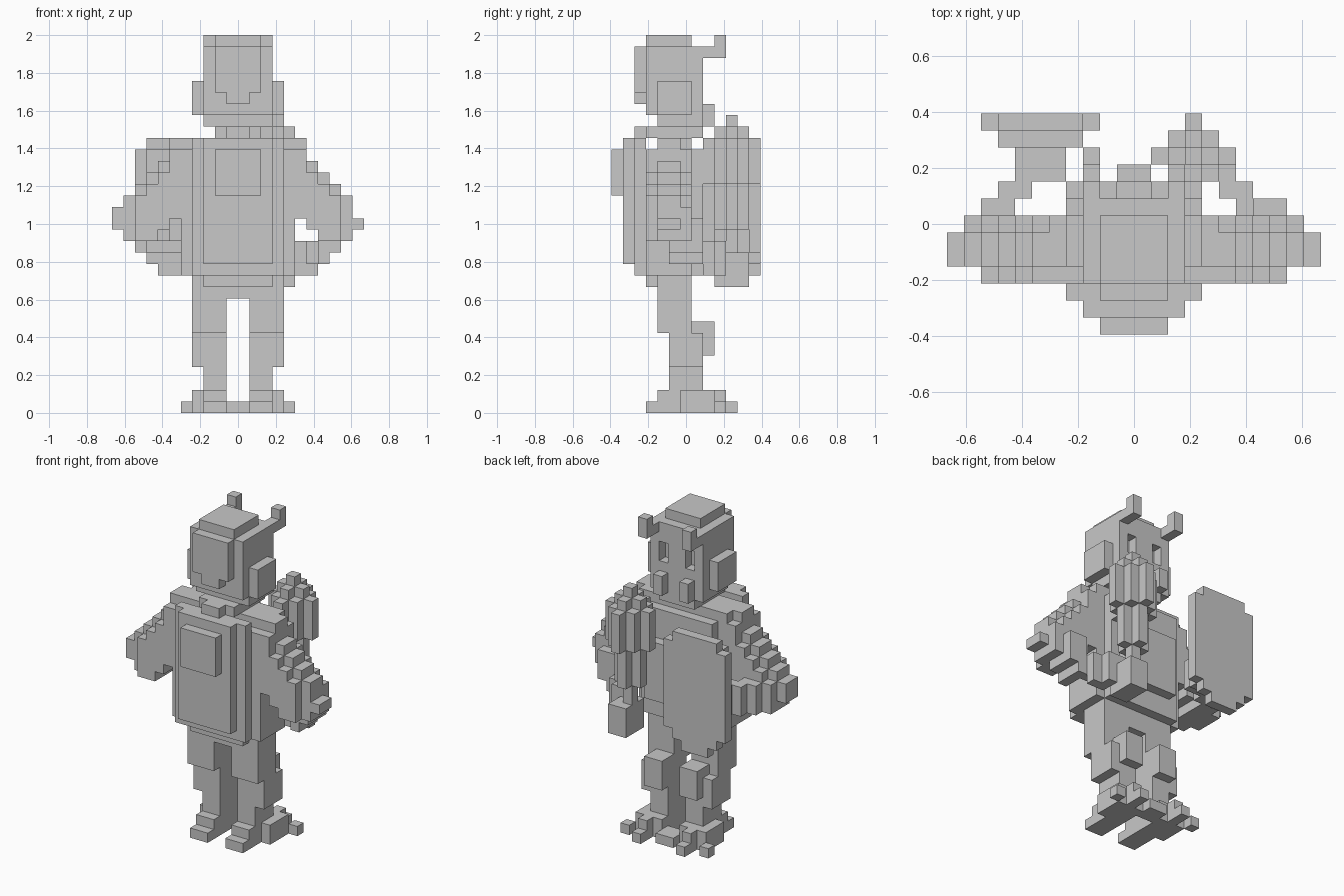
import bpy
import bmesh
from mathutils import Vector

cube = bpy.data.objects.get("Cube")
if cube:
    bpy.data.objects.remove(cube, do_unlink=True)

U = 2 / 33  # edge of one block

grey = bpy.data.materials.new("plain grey")
grey.use_nodes = True
grey.diffuse_color = (0.58, 0.58, 0.58, 1)
grey.node_tree.nodes["Principled BSDF"].inputs["Base Color"].default_value = (0.58, 0.58, 0.58, 1)


def box(x0, x1, y0, y1, z0, z1):
    """Cells of a box; y limits lie on half blocks."""
    ys = range(round(y0 + 0.5), round(y1 + 0.5))
    return {(x, y, z) for x in range(x0, x1) for y in ys for z in range(z0, z1)}


def mirror(cells):
    return {(-x - 1, y, z) for x, y, z in cells}


SIDES = [Vector(s) for s in ((1, 0, 0), (-1, 0, 0), (0, 1, 0), (0, -1, 0), (0, 0, 1), (0, 0, -1))]


def build(name, cells):
    """Skin the outer faces of a set of blocks and merge flat areas."""
    bm = bmesh.new()
    for c in cells:
        for n in SIDES:
            if tuple(int(v) for v in Vector(c) + n) in cells:
                continue
            u = Vector((n.y, n.z, n.x))
            v = n.cross(u)
            mid = Vector((c[0] + 0.5, c[1], c[2] + 0.5)) + n / 2
            corners = [mid + (u * i + v * j) / 2 for i, j in ((-1, -1), (1, -1), (1, 1), (-1, 1))]
            bm.faces.new([bm.verts.new(p * U) for p in corners])
    bmesh.ops.remove_doubles(bm, verts=bm.verts, dist=U / 100)
    bmesh.ops.dissolve_limit(bm, angle_limit=0.01, verts=bm.verts, edges=bm.edges)
    mesh = bpy.data.meshes.new(name)
    bm.to_mesh(mesh)
    bm.free()
    mesh.materials.append(grey)
    obj = bpy.data.objects.new(name, mesh)
    bpy.context.collection.objects.link(obj)


def pair(name, cells):
    build("left_" + name, cells)
    build("right_" + name, mirror(cells))


# Feet: narrow rear, wide front and three toes
foot = box(1, 3, -3.5, -0.5, 0, 1) | box(1, 3, -2.5, -0.5, 1, 2)
foot |= box(1, 4, -0.5, 2.5, 0, 2) | box(2, 3, 2.5, 3.5, 0, 2)
pair("foot", foot)
toes = box(2, 3, 3.5, 4.5, 0, 1) | box(4, 5, 2.5, 3.5, 0, 1) | box(0, 1, 1.5, 3.5, 0, 1)
pair("toes", toes)

# Legs with knee pads
leg = box(1, 3, -1.5, 1.5, 2, 4) | box(1, 4, -1.5, 1.5, 4, 7)
leg |= box(1, 4, -2.5, 0.5, 7, 10)
pair("leg", leg)
pair("knee_pad", box(1, 3, 0.5, 2.5, 5, 8))

# Torso with its belly and layered plates
build("hips", box(-4, 4, -2.5, 0.5, 10, 12))
torso = box(-5, 5, -2.5, 0.5, 12, 24) | box(-5, 5, -3.5, -2.5, 12, 23)
build("torso", torso | box(-3, 3, -3.5, -2.5, 11, 12))
build("belly", box(-4, 4, 0.5, 1.5, 12, 23) | box(-3, 3, 1.5, 2.5, 14, 20))
build("inner_plate", box(-4, 4, -4.5, -3.5, 12, 24))
build("outer_plate", box(-3, 3, -5.5, -4.5, 13, 24))
build("raised_plate", box(-2, 2, -6.5, -5.5, 19, 23))
build("collar", box(-2, 2, -3.5, 1.5, 24, 25) | box(-1, 1, -4.5, -3.5, 24, 25))

# Head with sunken eyes, cap and back panel
head = box(-3, 3, -3.5, 1.5, 26, 32)
eyes = box(1, 2, 0.5, 1.5, 28, 30)
build("head", head - eyes - mirror(eyes))
build("jaw", box(-3, 3, -2.5, 1.5, 25, 26))
build("cap", box(-2, 2, -3.5, 0.5, 32, 33))
build("back_panel", box(-2, 2, -4.5, -3.5, 28, 32) | box(-1, 1, -4.5, -3.5, 27, 28))
pair("ear", box(3, 4, -2.5, 0.5, 26, 29))
pair("tusk", box(1, 2, 1.5, 2.5, 25, 27))
pair("horn", box(2, 3, 1.5, 2.5, 31, 32) | box(2, 3, 2.5, 3.5, 31, 33))

# Upper arms: stepped columns, with the outer rows lower to round them
arm = box(10, 11, -2.5, -0.5, 16, 18)
for x, bottom, top in ((5, 17, 24), (6, 16, 22), (7, 15, 21), (8, 15, 20), (9, 15, 19)):
    front = -2.5 if x == 9 else -3.5
    arm |= box(x, x + 1, -2.5, -0.5, bottom, top)
    arm |= box(x, x + 1, front, 0.5, bottom, top - 1)
build("right_upper_arm", mirror(arm))
build("left_upper_arm", arm - box(10, 11, -2.5, -0.5, 17, 18))

# Forearms reaching to the club and the shield
forearm = box(7, 9, 0.5, 1.5, 14, 17) | box(6, 8, 0.5, 1.5, 13, 15)
forearm |= box(7, 8, -1.5, 0.5, 13, 15) | box(8, 9, -1.5, 0.5, 14, 15)
build("left_forearm", forearm | box(5, 7, 1.5, 2.5, 12, 15))
build("left_hand", box(4, 6, 2.5, 3.5, 12, 15))
build("right_forearm", box(-9, -7, 0.5, 1.5, 15, 18) | box(-8, -6, 1.5, 2.5, 15, 18))
build("right_hand", box(-7, -4, 2.5, 4.5, 15, 18))

# Shield: stepped plate with a smaller backing
shield = box(-8, -3, 5.5, 6.5, 23, 24) | box(-9, -2, 5.5, 6.5, 14, 23)
shield |= box(-8, -3, 5.5, 6.5, 13, 14) | box(-7, -4, 5.5, 6.5, 12, 13)
build("shield", shield)
build("shield_backing", box(-8, -3, 4.5, 5.5, 14, 23))

# Club: diamond of stepped columns, each ring shorter than the one inside
club = set()
for x, y, z in box(1, 6, 1.5, 6.5, 14, 26):
    ring = abs(x - 3) + abs(y - 4)
    if ring <= 2 and (14, 16, 20)[ring] <= z < 26 - ring:
        club.add((x, y, z))
build("club", club)
build("club_pommel", box(3, 5, 2.5, 5.5, 11, 14))
